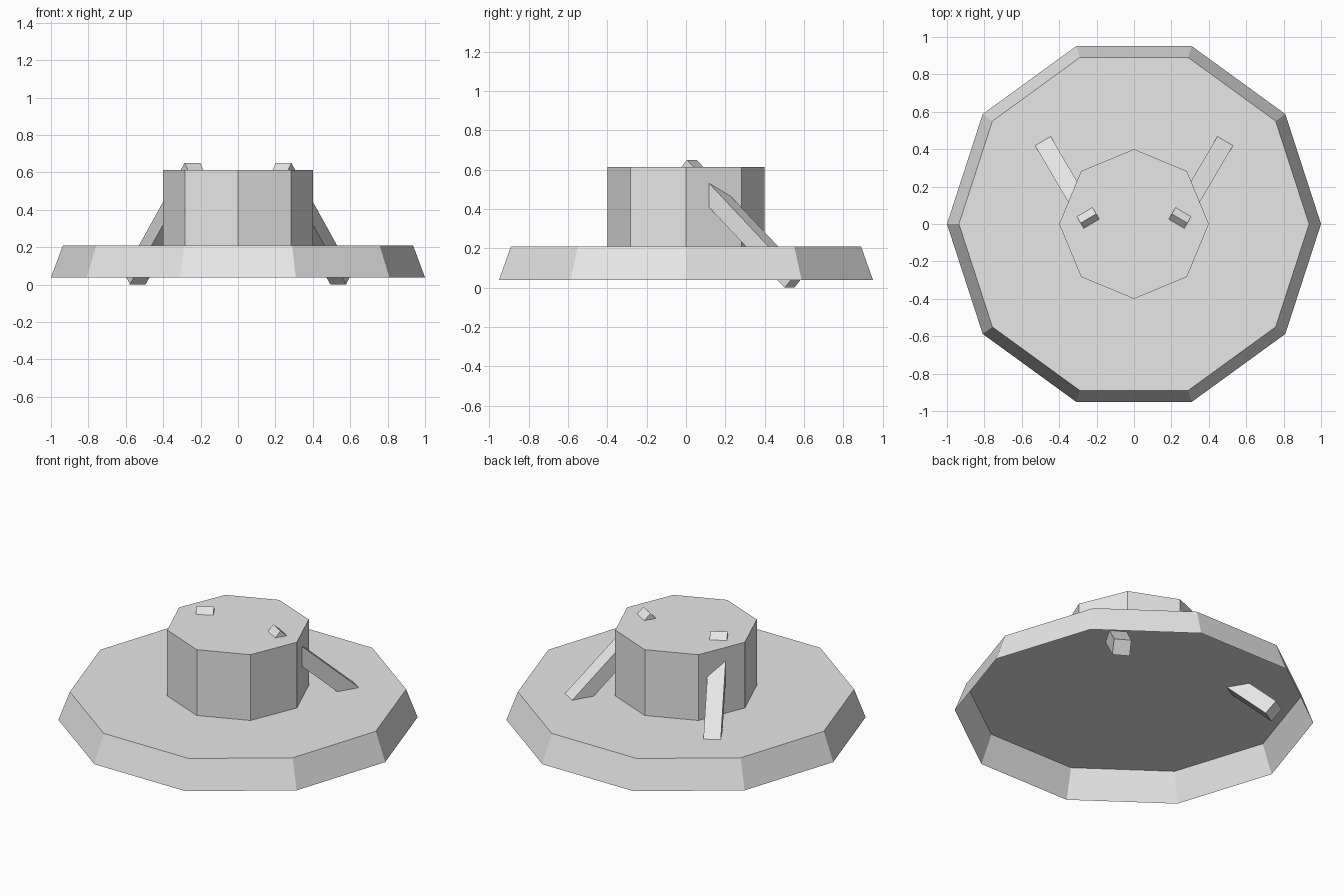
import bpy
from math import radians
from mathutils import Matrix, Vector
import bmesh

if "Cube" in bpy.data.objects:
    bpy.data.objects.remove(bpy.data.objects["Cube"])

grey = bpy.data.materials.new("light grey")
grey.diffuse_color = (0.8, 0.8, 0.8, 1)
grey.use_nodes = True
grey.node_tree.nodes["Principled BSDF"].inputs["Base Color"].default_value = grey.diffuse_color


def finish(name):
    ob = bpy.context.object
    ob.name = name
    ob.data.materials.append(grey)
    return ob


def open_frustum(name, sides, r_bottom, r_top, z0, z1):
    """Faceted cap with a corner on the +x axis and an open underside."""
    bpy.ops.mesh.primitive_cone_add(vertices=sides, radius1=r_bottom, radius2=r_top,
                                    depth=z1 - z0, location=(0, 0, (z0 + z1) / 2))
    ob = finish(name)
    # the primitive starts at +y; turn it so a corner points along +x
    ob.data.transform(Matrix.Rotation(radians(-90), 4, 'Z'))
    bm = bmesh.new()
    bm.from_mesh(ob.data)
    bm.normal_update()
    bottom = [f for f in bm.faces if f.normal.z < -0.9]
    bmesh.ops.delete(bm, geom=bottom, context='FACES_ONLY')
    bm.to_mesh(ob.data)
    bm.free()
    return ob


# Wide hollow ten-sided base and eight-sided hub
open_frustum("base_shell", 10, 1.0, 0.936, 0.038, 0.21)
open_frustum("hub", 8, 0.4, 0.4, 0.21, 0.614)

# Two slanted square bars piercing the hub and the base, mirrored in x
LENGTH, WIDTH, THICK = 0.864, 0.097, 0.09
for side, name in ((1, "right_strut"), (-1, "left_strut")):
    bpy.ops.mesh.primitive_cube_add(size=1)
    ob = finish(name)
    heading = radians(59.5) if side > 0 else radians(180 - 59.5)
    ob.data.transform(Matrix.Translation(Vector((side * 0.39, 0.278, 0.325)))
                      @ Matrix.Rotation(heading, 4, 'Z')
                      @ Matrix.Rotation(radians(42.5), 4, 'Y')
                      @ Matrix.Diagonal((LENGTH, WIDTH, THICK, 1)))
